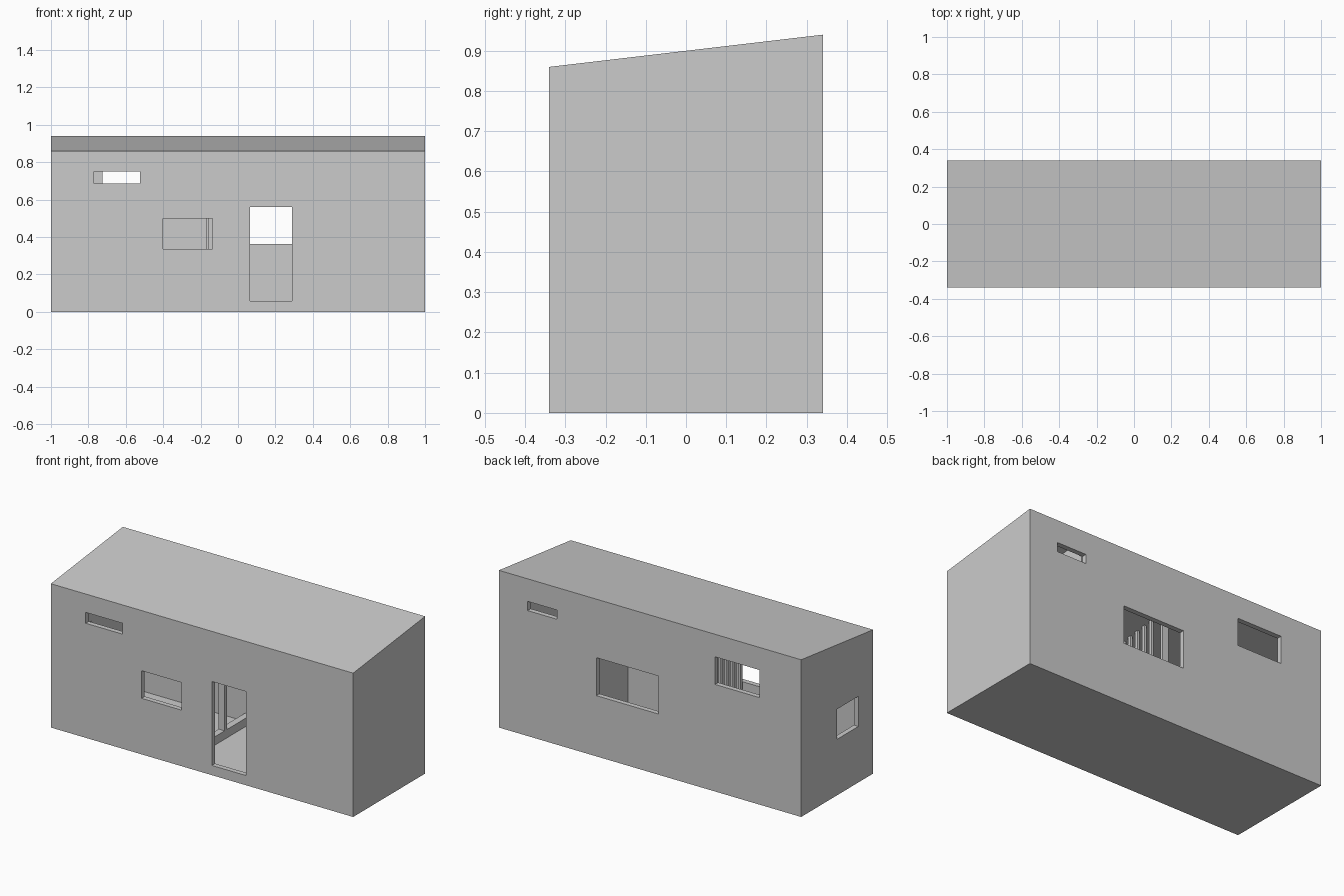
import bpy, bmesh

if "Cube" in bpy.data.objects:
    bpy.data.objects.remove(bpy.data.objects["Cube"])

T = 0.03  # wall thickness


def new_object(name, bm):
    bmesh.ops.recalc_face_normals(bm, faces=bm.faces)
    mesh = bpy.data.meshes.new(name)
    bm.to_mesh(mesh)
    bm.free()
    ob = bpy.data.objects.new(name, mesh)
    bpy.context.collection.objects.link(ob)
    return ob


def prism(name, x0, x1, profile):
    """Extrude a (y, z) profile along x."""
    bm = bmesh.new()
    face = bm.faces.new([bm.verts.new((x0, y, z)) for y, z in profile])
    ext = bmesh.ops.extrude_face_region(bm, geom=[face])
    verts = [g for g in ext["geom"] if isinstance(g, bmesh.types.BMVert)]
    bmesh.ops.translate(bm, verts=verts, vec=(x1 - x0, 0, 0))
    return new_object(name, bm)


def box(name, x0, x1, y0, y1, z0, z1):
    return prism(name, x0, x1, [(y0, z0), (y1, z0), (y1, z1), (y0, z1)])


def roof(y):
    return 0.9 + y * 0.08 / 0.68


def cut(target, cutter):
    mod = target.modifiers.new(cutter.name, "BOOLEAN")
    mod.operation = "DIFFERENCE"
    mod.solver = "EXACT"
    mod.object = cutter
    cutter.hide_render = True
    cutter.hide_viewport = True


# Outer shell with a sloping roof, hollowed out
W, D = 1.0, 0.34
house = prism("house_shell", -W, W,
              [(-D, 0), (D, 0), (D, roof(D)), (-D, roof(-D))])
d = D - T
cut(house, prism("room_cutter", -W + T, W - T,
                 [(-d, 0.01), (d, 0.01), (d, roof(d) - T), (-d, roof(-d) - T)]))

# Window and door openings: x range, z range, wall side
openings = {
    "front_high_window": (-0.77, -0.525, 0.685, 0.75, -1),
    "front_window": (-0.40, -0.135, 0.335, 0.50, -1),
    "front_door": (0.065, 0.29, 0.058, 0.56, -1),
    "back_small_window": (0.615, 0.81, 0.75, 0.805, 1),
    "back_large_window": (-0.055, 0.355, 0.363, 0.59, 1),
    "back_left_window": (-0.725, -0.43, 0.64, 0.805, 1),
}
for name, (x0, x1, z0, z1, s) in openings.items():
    ys = sorted((s * (D - 0.06), s * (D + 0.06)))
    cut(house, box(name + "_cutter", x0, x1, *ys, z0, z1))
cut(house, box("left_window_cutter", -1.06, -0.94, -0.20, 0.0, 0.335, 0.515))

# Inner partition on the right
prism("right_partition", 0.60, 0.62,
      [(-d, 0.01), (d, 0.01), (d, roof(d) - T), (-d, roof(-d) - T)])

# Slatted screen between the left room and the hall
for i in range(5):
    y = -0.29 + i * 0.057
    box(f"screen_slat_{i + 1}", -0.17, -0.155, y, y + 0.02, 0.01, roof(y) - T)
box("screen_post", -0.17, -0.13, 0.06, 0.08, 0.01, roof(0.06) - T)
box("screen_kerb", -0.17, -0.13, -d, d, 0.01, 0.06)
